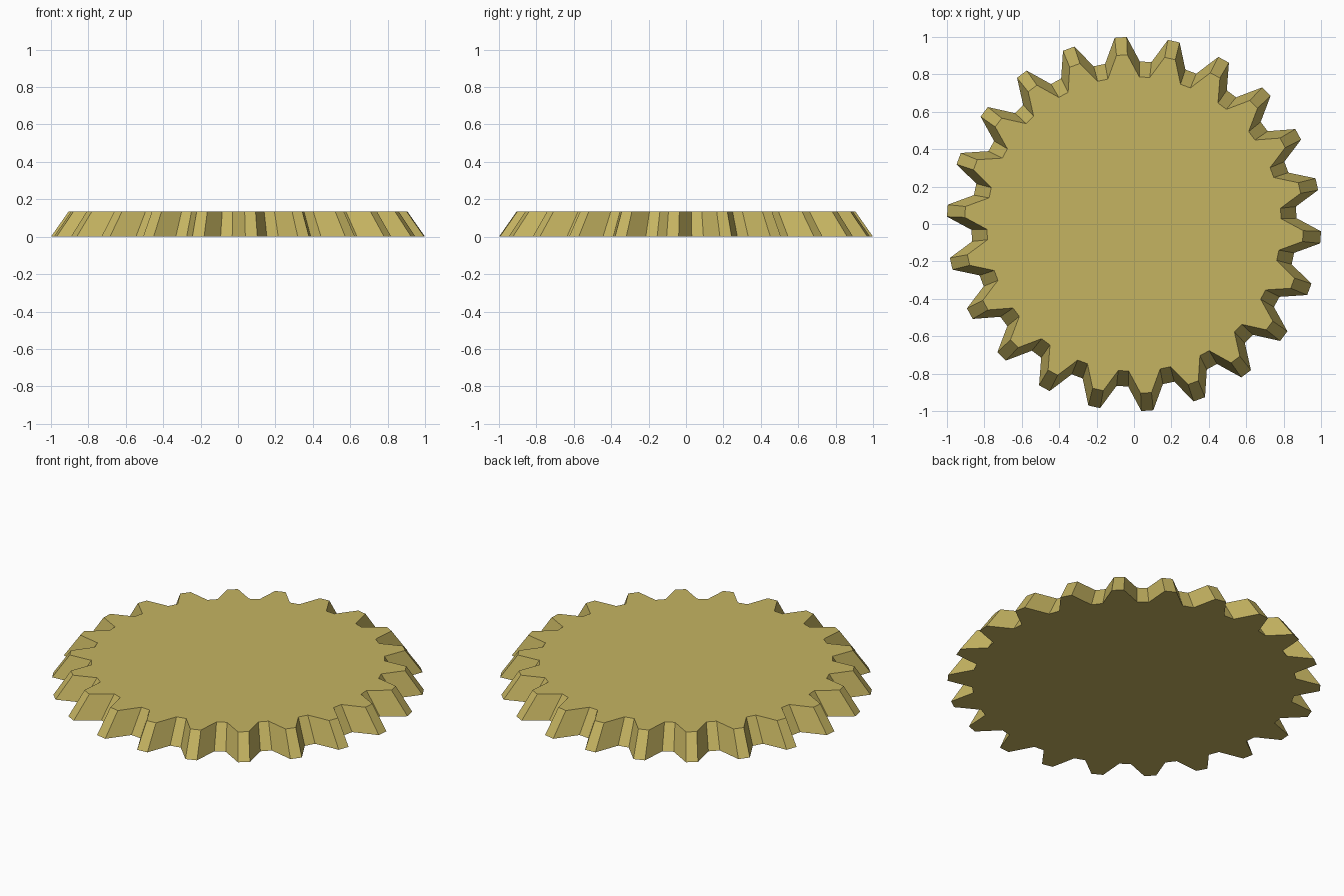
import bpy, bmesh, math

if "Cube" in bpy.data.objects:
    bpy.data.objects.remove(bpy.data.objects["Cube"])

TEETH = 22
TIP_R, ROOT_R = 1.0008, 0.87
HEIGHT, TAPER = 0.136, 0.905
TIP_HALF, ROOT_HALF = math.radians(1.84), math.radians(2.05)
STEP = math.tau / TEETH

# Toothed outline: flat tips alternating with flat roots
outline = []
for i in range(TEETH):
    a = math.radians(45) + i * STEP
    g = a + STEP / 2
    for r, t in ((TIP_R, a - TIP_HALF), (TIP_R, a + TIP_HALF),
                 (ROOT_R, g - ROOT_HALF), (ROOT_R, g + ROOT_HALF)):
        outline.append((r * math.cos(t), r * math.sin(t)))

# Tapered disc: bottom outline joined to a smaller top outline
bm = bmesh.new()
low = [bm.verts.new((x, y, 0)) for x, y in outline]
top = [bm.verts.new((x * TAPER, y * TAPER, HEIGHT)) for x, y in outline]
bm.faces.new(top)
bm.faces.new(low[::-1])
n = len(outline)
for i in range(n):
    j = (i + 1) % n
    bm.faces.new((low[i], low[j], top[j], top[i]))
mesh = bpy.data.meshes.new("bevel_gear")
bm.to_mesh(mesh)
bm.free()

# Brass colour
brass = bpy.data.materials.new("brass")
brass.diffuse_color = (0.56, 0.455, 0.12, 1)
brass.use_nodes = True
brass.node_tree.nodes["Principled BSDF"].inputs["Base Color"].default_value = brass.diffuse_color
mesh.materials.append(brass)
gear = bpy.data.objects.new("bevel_gear", mesh)
bpy.context.collection.objects.link(gear)
